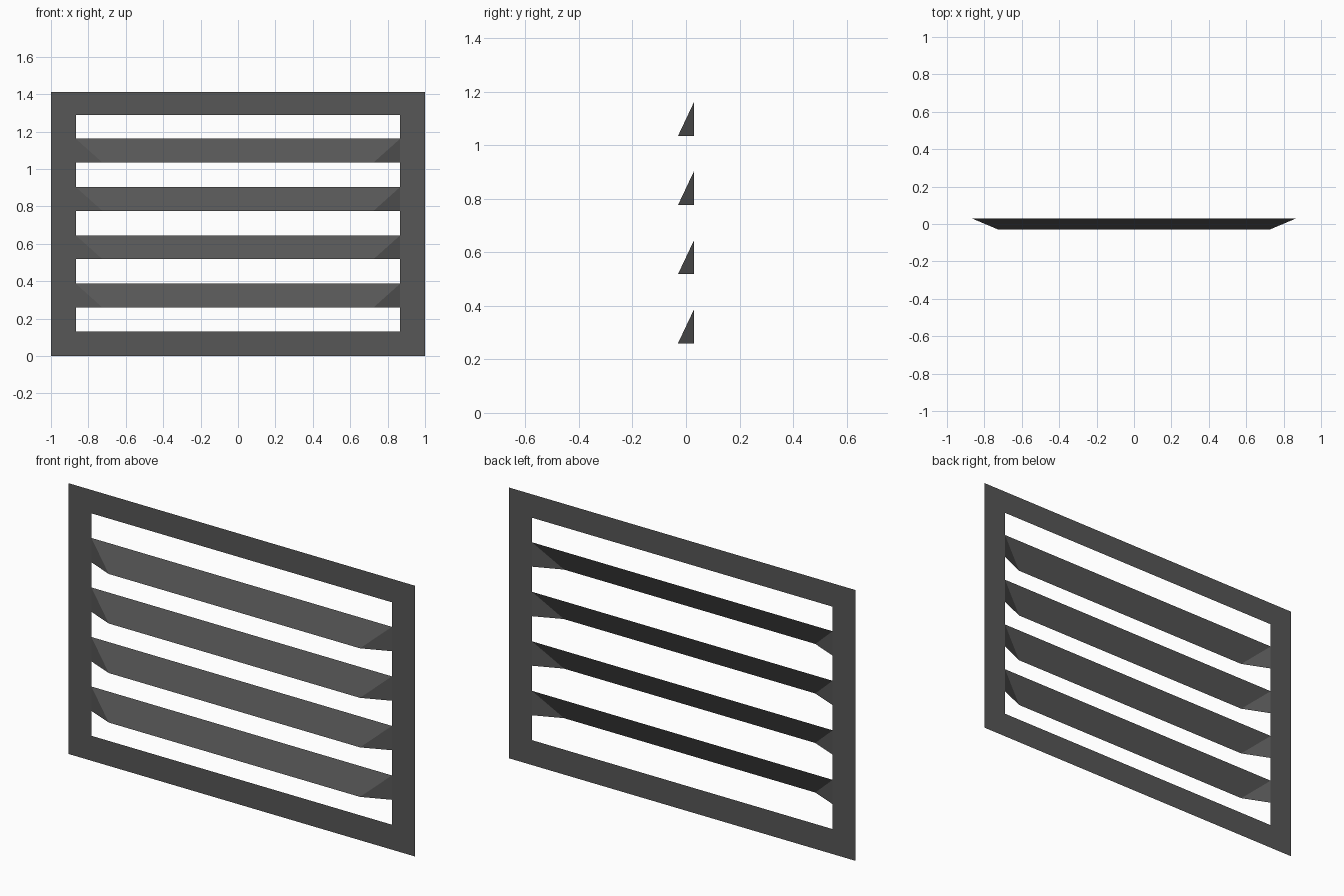
import bpy

if "Cube" in bpy.data.objects:
    bpy.data.objects.remove(bpy.data.objects["Cube"])

Y_BACK, Y_FRONT = 0.03, -0.03      # frame plane, slat lip plane
W, H = 1.0, 1.412                  # outer half width, height
IN_X, IN_Z0, IN_Z1 = 0.867, 0.13, 1.29   # opening
LIP_X = 0.725                      # half width of the projecting lip
SLAT_Z0, STEP, SLAT_H = 0.26, 0.2583, 0.127

grey = bpy.data.materials.new("dark grey metal")
grey.diffuse_color = (0.095, 0.095, 0.095, 1)
grey.use_nodes = True
grey.node_tree.nodes["Principled BSDF"].inputs["Base Color"].default_value = grey.diffuse_color


def make(name, verts, faces):
    mesh = bpy.data.meshes.new(name)
    mesh.from_pydata(verts, [], faces)
    mesh.materials.append(grey)
    obj = bpy.data.objects.new(name, mesh)
    bpy.context.collection.objects.link(obj)
    return obj


# Flat sheet frame: outer and inner rectangles bridged with four mitred faces
outer = [(-W, Y_BACK, 0), (W, Y_BACK, 0), (W, Y_BACK, H), (-W, Y_BACK, H)]
inner = [(-IN_X, Y_BACK, IN_Z0), (IN_X, Y_BACK, IN_Z0),
         (IN_X, Y_BACK, IN_Z1), (-IN_X, Y_BACK, IN_Z1)]
make("vent_frame", outer + inner,
     [(i, (i + 1) % 4, (i + 1) % 4 + 4, i + 4) for i in range(4)])

# Pressed louvre slats: sloped face with triangular ends, open below and behind
for i in range(4):
    z0 = SLAT_Z0 + i * STEP
    z1 = z0 + SLAT_H
    make(f"louvre_slat_{i + 1}",
         [(-IN_X, Y_BACK, z1), (IN_X, Y_BACK, z1),
          (-LIP_X, Y_FRONT, z0), (LIP_X, Y_FRONT, z0),
          (-IN_X, Y_BACK, z0), (IN_X, Y_BACK, z0)],
         [(2, 3, 1, 0), (4, 2, 0), (3, 5, 1)])
